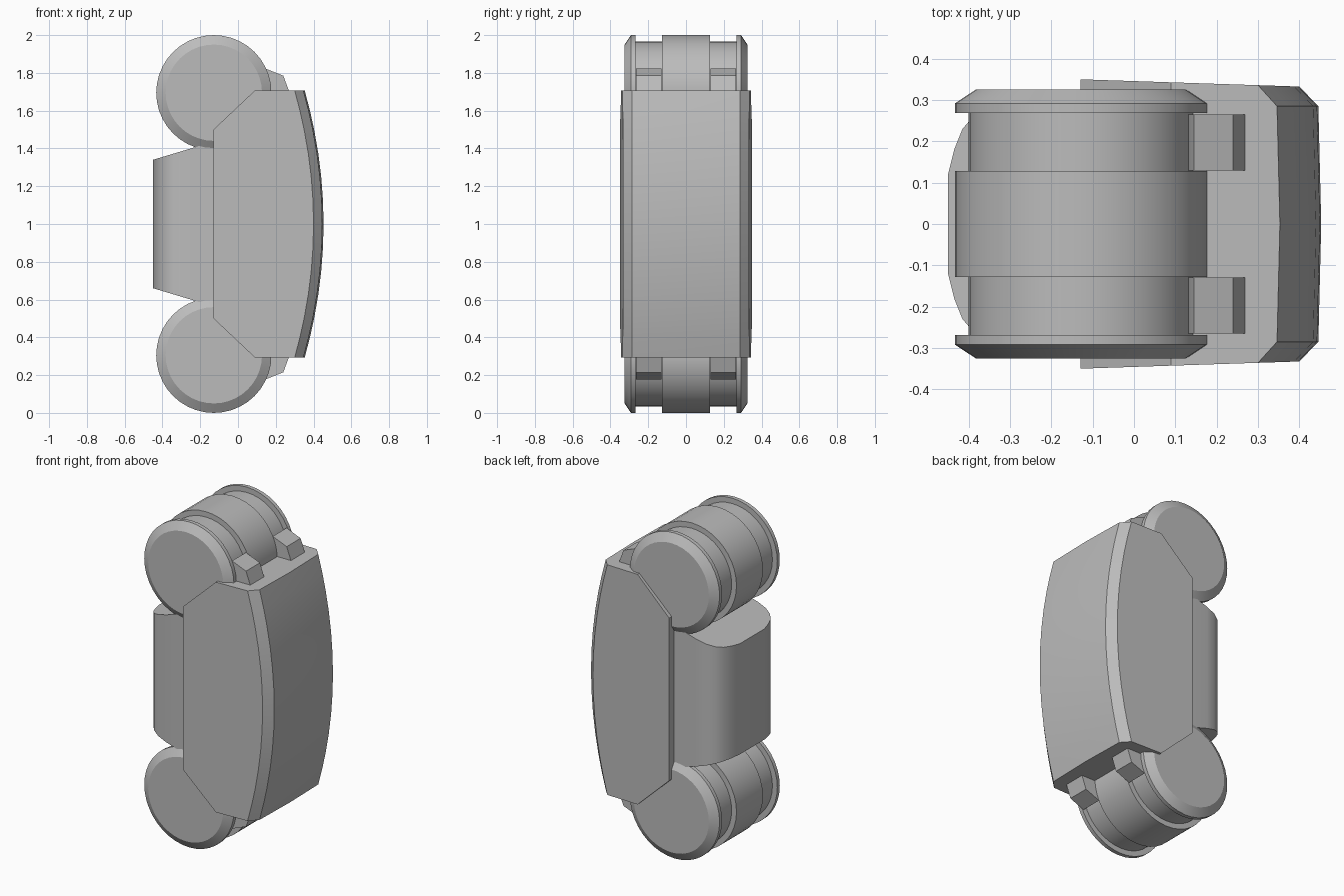
import bpy, bmesh
from math import cos, sin, radians, tau

cube = bpy.data.objects.get("Cube")
if cube:
    bpy.data.objects.remove(cube, do_unlink=True)

gray = bpy.data.materials.new("plain_gray")
gray.use_nodes = True
gray.diffuse_color = (0.5, 0.5, 0.5, 1)
gray.node_tree.nodes["Principled BSDF"].inputs["Base Color"].default_value = (0.5, 0.5, 0.5, 1)


def loft(name, sections):
    """Skin equal-length closed rings in order and cap both ends."""
    bm = bmesh.new()
    rings = [[bm.verts.new(p) for p in ring] for ring in sections]
    n = len(rings[0])
    for a, b in zip(rings, rings[1:]):
        for i in range(n):
            j = (i + 1) % n
            bm.faces.new((a[i], a[j], b[j], b[i]))
    bm.faces.new(rings[0])
    bm.faces.new(rings[-1])
    bmesh.ops.recalc_face_normals(bm, faces=bm.faces)
    for f in bm.faces:
        f.smooth = True
    mesh = bpy.data.meshes.new(name)
    bm.to_mesh(mesh)
    bm.free()
    mesh.set_sharp_from_angle(angle=radians(28))
    mesh.materials.append(gray)
    ob = bpy.data.objects.new(name, mesh)
    bpy.context.collection.objects.link(ob)
    return ob


def mirrored(points):
    """Complete an outline given its +y half."""
    return points + [(x, -y) for x, y in reversed(points) if y > 0]


# Body: bowed outer face, chamfered long edges, clipped inner corners
def body_ring(dz):
    bow = 0.1 * (dz / 0.707) ** 2
    back = -0.13 + max(0, abs(dz) - 0.5) * 1.06
    side = 0.40 - bow
    width = lambda x: 0.35 - 0.033 * (x + 0.13)
    half = [(back, width(back)), (side, width(side)),
            (side + 0.046, 0.285), (side + 0.053, 0)]
    return [(x, y, 1 + dz) for x, y in mirrored(half)]


half_rows = [0.125, 0.25, 0.375, 0.5, 0.6, 0.707]
rows = [-d for d in reversed(half_rows)] + [0] + half_rows
loft("body", [body_ring(d) for d in rows])

# Grip: rounded block with sloping ends
grip = mirrored([(-0.45, 0.12), (-0.435, 0.18), (-0.415, 0.23), (-0.385, 0.265),
                 (-0.34, 0.29), (-0.28, 0.3), (-0.08, 0.3)])
loft("grip", [[(x, y, 1 + s * (0.34 + 0.3 * (x + 0.45))) for x, y in grip]
              for s in (-1, 1)])

# Rollers: centre band, recessed necks and chamfered end flanges
half_roller = [(-0.325, 0.255), (-0.292, 0.305), (-0.268, 0.305),
               (-0.268, 0.272), (-0.128, 0.272), (-0.128, 0.305)]
roller = half_roller + [(-y, r) for y, r in reversed(half_roller)]
SIDES = 40

# Lugs: wedge-shaped blocks between each roller neck and the body
lug = [(0.13, 0.77), (0.145, 0.823), (0.24, 0.785), (0.275, 0.69), (0.13, 0.65)]

for end, s in (("upper", 1), ("lower", -1)):
    loft(end + "_roller",
         [[(-0.128 + r * cos(tau * i / SIDES), y, 1 + s * 0.695 + r * sin(tau * i / SIDES))
           for i in range(SIDES)] for y, r in roller])
    for face, t in (("back", 1), ("front", -1)):
        loft(f"{end}_{face}_lug",
             [[(x, t * y, 1 + s * z) for x, z in lug] for y in (0.13, 0.265)])
